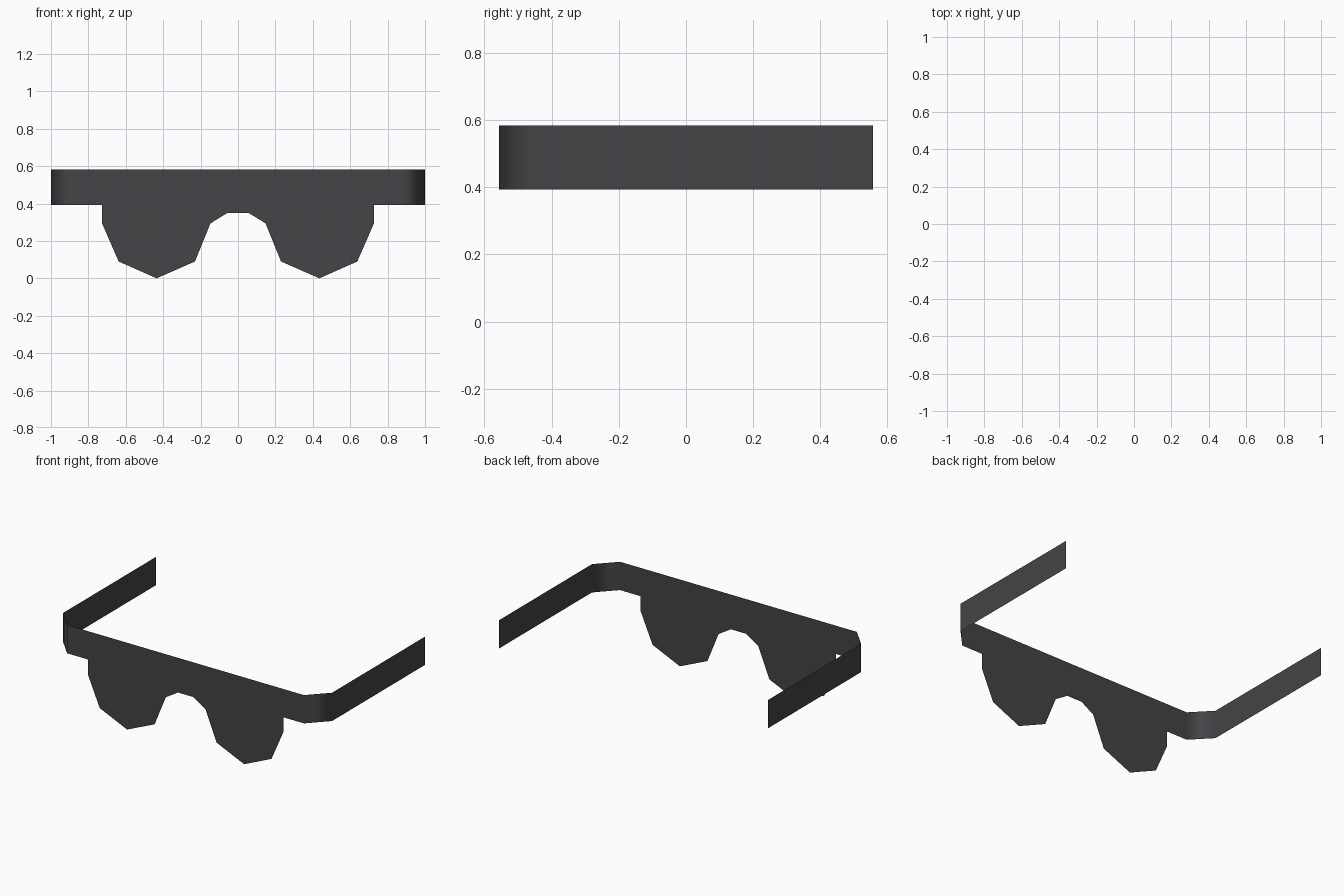
import bpy, bmesh

if "Cube" in bpy.data.objects:
    bpy.data.objects.remove(bpy.data.objects["Cube"])

TOP, LOW = 0.583, 0.393      # band height range
FRONT, BACK = -0.556, 0.556
CORNER_X, SIDE_X, CORNER_Y = 0.88, 1.0, -0.43

mat = bpy.data.materials.new("dark grey plastic")
mat.diffuse_color = (0.058, 0.056, 0.062, 1)
mat.use_nodes = True
mat.node_tree.nodes["Principled BSDF"].inputs["Base Color"].default_value = mat.diffuse_color

bm = bmesh.new()

# Front panel: right half outline from the nose bridge round the lens, mirrored
half = [(0.056, 0.35), (0.147, 0.294), (0.23, 0.09), (0.435, 0.0),
        (0.638, 0.09), (0.727, 0.294), (0.727, LOW), (CORNER_X, LOW), (CORNER_X, TOP)]
outline = half + [(-x, z) for x, z in reversed(half)]
bm.faces.new([bm.verts.new((x, FRONT, z)) for x, z in outline])

# Chamfered corners and side arms, as single-sided strips
for s in (1, -1):
    path = [(CORNER_X, FRONT), (SIDE_X, CORNER_Y), (SIDE_X, BACK)]
    for (x0, y0), (x1, y1) in zip(path, path[1:]):
        quad = [(s * x0, y0, LOW), (s * x1, y1, LOW), (s * x1, y1, TOP), (s * x0, y0, TOP)]
        if s < 0:
            quad.reverse()
        bm.faces.new([bm.verts.new(p) for p in quad])

bmesh.ops.remove_doubles(bm, verts=bm.verts[:], dist=0.0005)
for f in bm.faces:
    f.smooth = True

mesh = bpy.data.meshes.new("glasses_frame")
bm.to_mesh(mesh)
bm.free()
mesh.materials.append(mat)
frame = bpy.data.objects.new("glasses_frame", mesh)
bpy.context.collection.objects.link(frame)

# Keep the large panels flat and shade only the corners round
weighted = frame.modifiers.new("corner shading", 'WEIGHTED_NORMAL')
weighted.weight = 100
